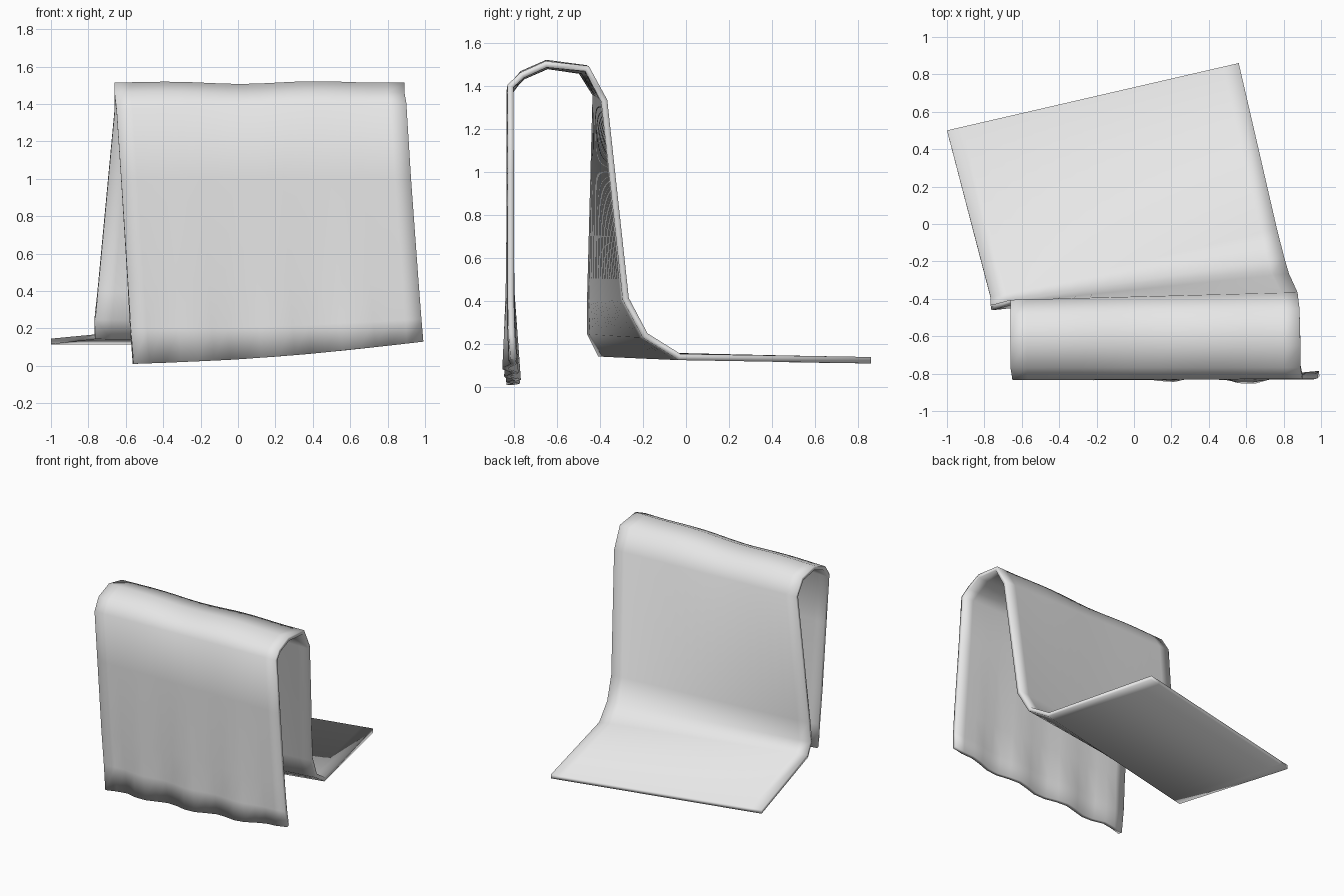
import bpy, bmesh, math
from mathutils import Vector

cube = bpy.data.objects.get("Cube")
if cube:
    bpy.data.objects.remove(cube)

mat = bpy.data.materials.new("pale_grey_cloth")
mat.use_nodes = True
grey = (0.8, 0.8, 0.8, 1)
mat.diffuse_color = grey
mat.node_tree.nodes["Principled BSDF"].inputs["Base Color"].default_value = grey

# Matching edge profiles of the cloth: front hem, over the fold, down the back, out to the far hem
right_edge = [(-.56, -.82, .01), (-.575, -.815, .2), (-.59, -.82, .45), (-.625, -.82, 1),
              (-.65, -.82, 1.37), (-.66, -.76, 1.45), (-.66, -.64, 1.5), (-.66, -.49, 1.47),
              (-.66, -.42, 1.36), (-.75, -.445, .4), (-.765, -.445, .25),
              (-.765, -.4, .155), (-1, .5, .13)]
left_edge = [(.99, -.8, .13), (.98, -.81, .25), (.965, -.815, .45), (.925, -.815, 1),
             (.9, -.815, 1.4), (.89, -.76, 1.45), (.89, -.65, 1.5), (.885, -.46, 1.48),
             (.875, -.38, 1.33), (.83, -.28, .41), (.805, -.19, .24),
             (.765, -.03, .14), (.56, .86, .125)]
COLUMNS = 18


def cloth_point(a, b, u, row):
    p = Vector(a).lerp(Vector(b), u)
    inner = math.sin(math.pi * u)
    if row < 3:      # hanging folds fading upwards from the front hem
        fade = (1, .6, .2)[row]
        p.y += fade * (.022 * math.sin(u * 23) + .02 * math.cos(u * 3.2)) * min(1, inner * 3)
        p.z -= .02 * inner * fade
    elif 4 < row < 8:   # gentle unevenness along the top fold
        p.z += .008 * math.sin(u * 11) * inner
    return p


bm = bmesh.new()
grid = [[bm.verts.new(cloth_point(a, b, c / COLUMNS, r)) for c in range(COLUMNS + 1)]
        for r, (a, b) in enumerate(zip(right_edge, left_edge))]
for low, high in zip(grid, grid[1:]):
    for c in range(COLUMNS):
        bm.faces.new((low[c], low[c + 1], high[c + 1], high[c]))
mesh = bpy.data.meshes.new("draped_cloth")
bm.to_mesh(mesh)
bm.free()
mesh.materials.append(mat)

cloth = bpy.data.objects.new("draped_cloth", mesh)
bpy.context.collection.objects.link(cloth)
for poly in mesh.polygons:
    poly.use_smooth = True

# Fabric thickness
thick = cloth.modifiers.new("fabric_thickness", "SOLIDIFY")
thick.thickness = .03
thick.offset = 0
